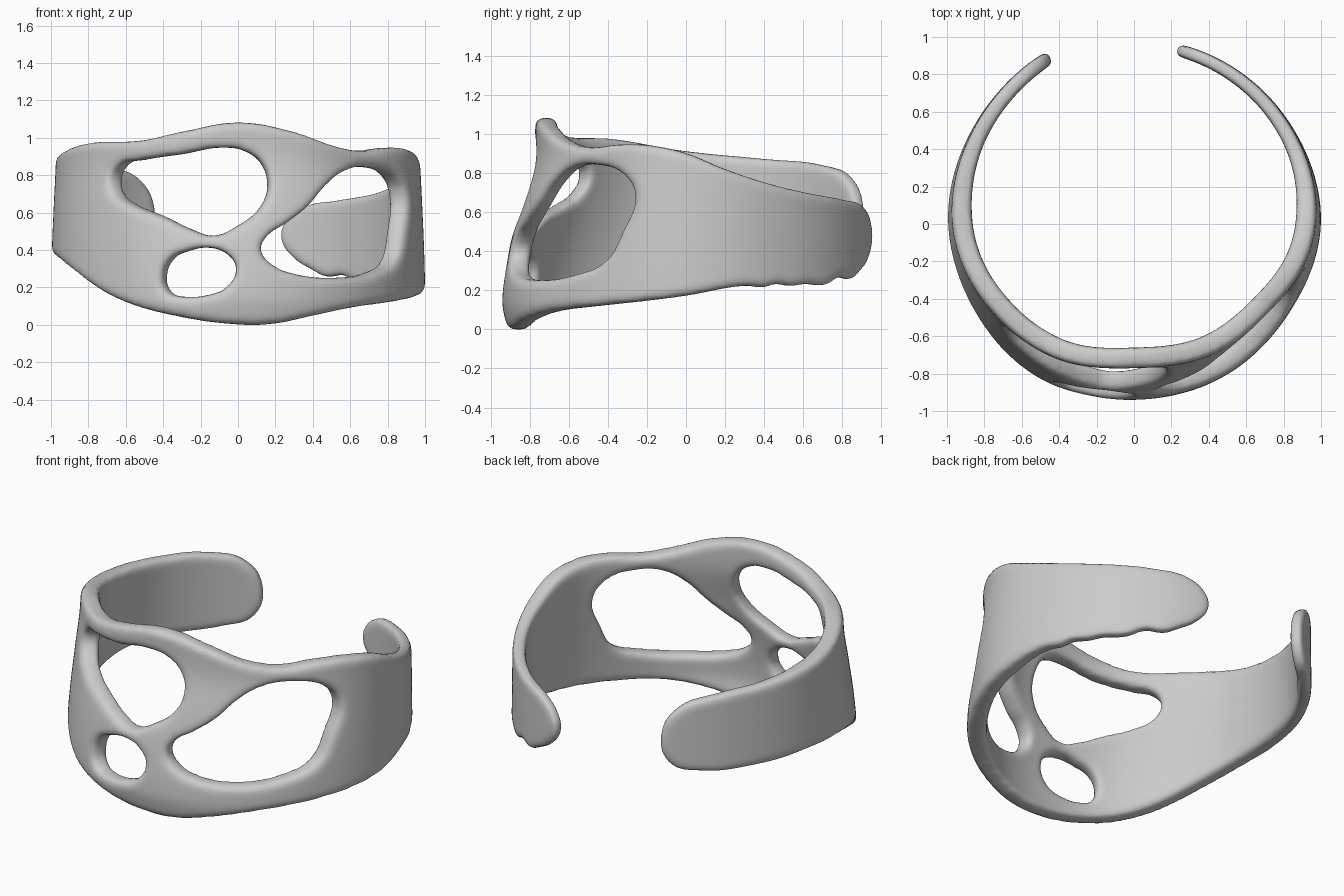
import bpy
from math import radians, degrees, sin, cos, asin

if "Cube" in bpy.data.objects:
    bpy.data.objects.remove(bpy.data.objects["Cube"])

# Centre-surface data by angle from the front (degrees, + towards +x)
RADIUS = [(-155, 1.0), (-130, .97), (-90, .945), (-60, .92), (-30, .91), (0, .885),
          (30, .89), (60, .90), (90, .945), (130, .955), (170, .96)]
LEAN = [(-155, 0), (-120, .01), (-90, .03), (-75, .05), (-55, .09), (-33, .13), (0, .17),
        (33, .13), (55, .10), (75, .05), (90, .03), (120, .01), (170, 0)]
THICK = [(-155, .75), (-120, .85), (-90, 1.1), (0, 1.1), (90, 1.1), (120, .8), (170, .65)]
# How much of the lean applies at each height
PROFILE = [(0, .14), (.15, 0), (.4, .2), (.65, .58), (.87, .95), (1.1, 1.0)]
FLAT = 0.9      # flat length per radian


def sample(keys, a):
    """Smooth (Hermite) interpolation through key points."""
    a = min(max(a, keys[0][0]), keys[-1][0] - 1e-6)
    i = max(j for j in range(len(keys) - 1) if keys[j][0] <= a)

    def slope(j):
        p, q = keys[max(j - 1, 0)], keys[min(j + 1, len(keys) - 1)]
        return (q[1] - p[1]) / (q[0] - p[0])
    (x0, y0), (x1, y1) = keys[i], keys[i + 1]
    h = x1 - x0
    t = (a - x0) / h
    return ((2*t**3 - 3*t**2 + 1) * y0 + (t**3 - 2*t**2 + t) * h * slope(i)
            + (3*t**2 - 2*t**3) * y1 + (t**3 - t**2) * h * slope(i + 1))


def radius(a, z):
    return sample(RADIUS, a) - sample(LEAN, a) * sample(PROFILE, z)


def front_to_angle(x, z):
    a = 0
    for _ in range(25):
        a = .5 * a + .5 * degrees(asin(max(-1, min(1, x / radius(a, z)))))
    return a, z


# Band outline as (angle, height): bottom left to right, then top back again
outline = [(-150, .43), (-140, .38), (-120, .375), (-90, .37), (-75, .33), (-40, .12), (-26, .06),
           (0, 0), (13, .005), (26, .045), (42, .09), (62, .12), (78, .145), (90, .17),
           (108, .22), (115, .215), (118, .23), (124, .22), (129, .23), (137, .225),
           (144, .265), (150, .255), (155, .29), (162, .36), (166, .46), (164.5, .55),
           (158, .63), (147, .66), (129, .70), (115, .75), (102, .82), (90, .90), (78, .94),
           (68, .945), (52, .93), (39, .96), (23, 1.03), (0, 1.08), (-23, 1.03), (-39, .985),
           (-65, .97), (-90, .91), (-115, .87), (-135, .84), (-147, .78), (-153, .62)]

# Openings as seen from the front (x, z)
holes = [
    [(-.65, .78), (-.63, .70), (-.55, .64), (-.40, .58), (-.25, .51), (-.13, .475), (0, .53),
     (.12, .63), (.16, .75), (.13, .85), (.05, .92), (-.08, .945), (-.3, .91), (-.5, .88), (-.61, .85)],
    [(-.39, .25), (-.36, .17), (-.3, .15), (-.15, .16), (-.06, .2), (-.01, .3), (-.05, .37),
     (-.15, .41), (-.27, .39), (-.35, .35)],
    [(.12, .40), (.18, .32), (.3, .27), (.5, .25), (.7, .28), (.8, .35), (.835, .5), (.85, .68),
     (.81, .78), (.68, .84), (.55, .82), (.45, .74), (.36, .63), (.25, .54), (.15, .47)],
]

# Flat pattern: filled curve with rounded edges
curve = bpy.data.curves.new("flat_pattern", 'CURVE')
curve.dimensions = '2D'
curve.fill_mode = 'BOTH'
curve.resolution_u = 8
curve.extrude = .02
curve.bevel_depth = .03
curve.bevel_resolution = 3
curve.offset = -.03
for loop in [outline] + [[front_to_angle(*p) for p in h] for h in holes]:
    spline = curve.splines.new('BEZIER')
    spline.bezier_points.add(len(loop) - 1)
    spline.use_cyclic_u = True
    for bp, (a, z) in zip(spline.bezier_points, loop):
        bp.co = (radians(a) * FLAT, z, 0)
        bp.handle_left_type = bp.handle_right_type = 'AUTO'
pattern = bpy.data.objects.new("flat_pattern", curve)
bpy.context.collection.objects.link(pattern)


def evaluated_mesh(ob):
    dg = bpy.context.evaluated_depsgraph_get()
    dg.update()
    return bpy.data.meshes.new_from_object(ob.evaluated_get(dg))


# Even remeshing and softening of the flat band
band = bpy.data.objects.new("cuff_band", evaluated_mesh(pattern))
bpy.context.collection.objects.link(band)
bpy.data.objects.remove(pattern)
remesh = band.modifiers.new("remesh", 'REMESH')
remesh.mode = 'VOXEL'
remesh.voxel_size = .018
soften = band.modifiers.new("soften", 'SMOOTH')
soften.factor = .5
soften.iterations = 4
mesh = evaluated_mesh(band)
band.modifiers.clear()
band.data = mesh

# Wrap the flat band round the wrist shape
for v in mesh.vertices:
    a, z = degrees(v.co.x / FLAT), v.co.y
    r = radius(a, z) + v.co.z * sample(THICK, a)
    v.co = (r * sin(radians(a)), -r * cos(radians(a)), z)
low = min(v.co.z for v in mesh.vertices)
for v in mesh.vertices:
    v.co.z -= low
for p in mesh.polygons:
    p.use_smooth = True
mesh.update()
